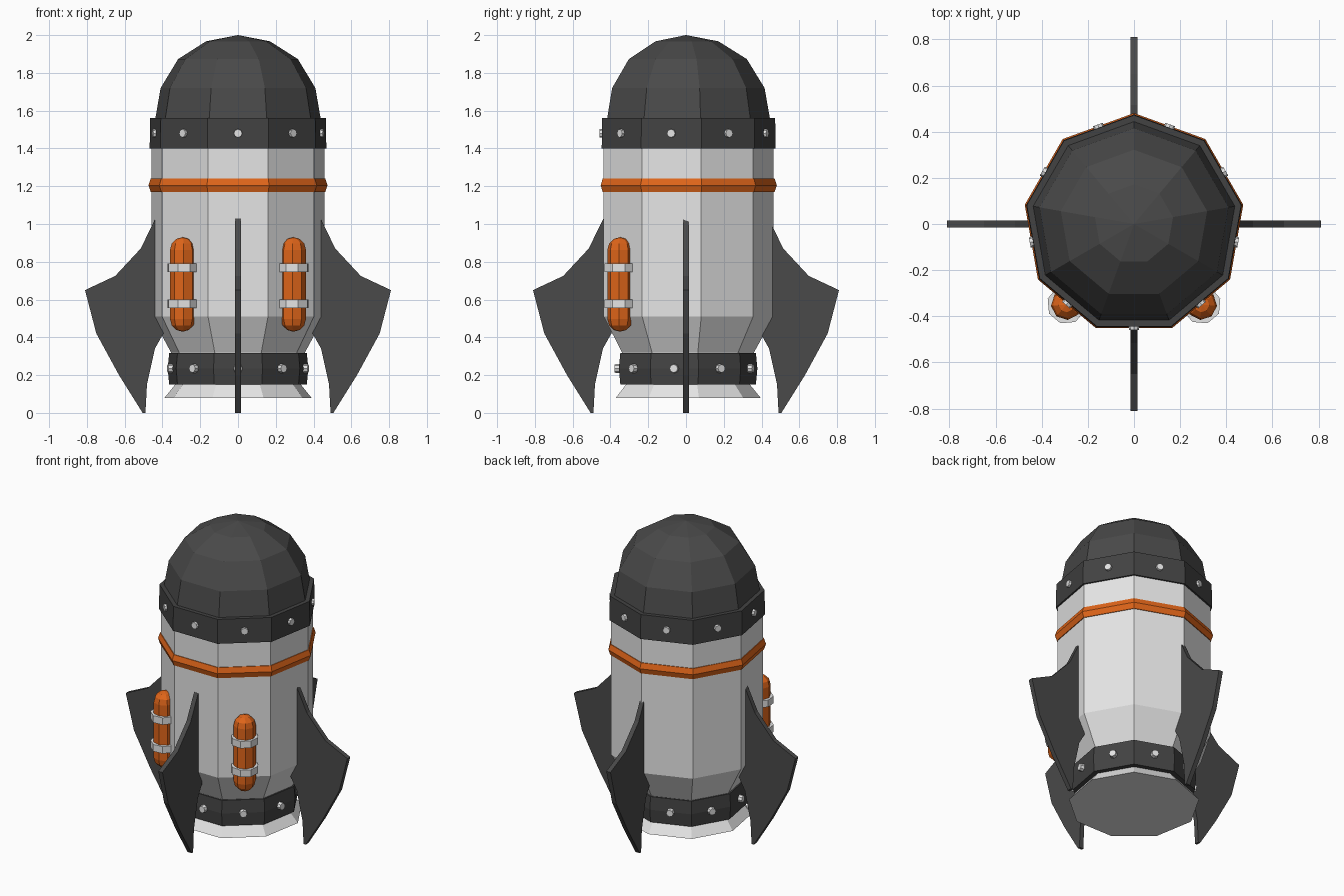
import bpy, bmesh, math
from mathutils import Matrix, Vector

cube = bpy.data.objects.get("Cube")
if cube:
    bpy.data.objects.remove(cube, do_unlink=True)

SIDES = 9
FACET = math.radians(-90)      # a flat facet faces the front
STEP = 2 * math.pi / SIDES


def material(name, r, g, b):
    m = bpy.data.materials.new(name)
    m.use_nodes = True
    m.diffuse_color = (r, g, b, 1)
    m.node_tree.nodes["Principled BSDF"].inputs["Base Color"].default_value = (r, g, b, 1)
    return m


LIGHT = material("light grey", 0.78, 0.78, 0.78)
DARK = material("dark grey", 0.067, 0.067, 0.067)
BAND = material("band grey", 0.055, 0.055, 0.055)
ORANGE = material("orange", 0.74, 0.13, 0.01)


def finish(name, bm, mat):
    bmesh.ops.remove_doubles(bm, verts=bm.verts, dist=1e-5)
    bmesh.ops.recalc_face_normals(bm, faces=bm.faces)
    mesh = bpy.data.meshes.new(name)
    bm.to_mesh(mesh)
    bm.free()
    mesh.materials.append(mat)
    obj = bpy.data.objects.new(name, mesh)
    bpy.context.collection.objects.link(obj)
    return obj


def lathe(name, profile, mat, sides=SIDES, start=math.pi / 2, centre=(0, 0), loop=False):
    """Faceted solid of revolution from (radius, z) points, capped unless it is a closed ring."""
    bm = bmesh.new()
    rings = []
    for r, z in profile:
        rings.append([bm.verts.new((centre[0] + r * math.cos(start + i * 2 * math.pi / sides),
                                    centre[1] + r * math.sin(start + i * 2 * math.pi / sides), z))
                      for i in range(sides)])
    pairs = list(zip(rings, rings[1:]))
    if loop:
        pairs.append((rings[-1], rings[0]))
    else:
        bm.faces.new(rings[0])
        bm.faces.new(rings[-1])
    for a, b in pairs:
        for i in range(sides):
            j = (i + 1) % sides
            bm.faces.new((a[i], a[j], b[j], b[i]))
    return finish(name, bm, mat)


# Hull, with its tapered tail and flared nozzle
lathe("hull", [(0.395, 0.08), (0.338, 0.15), (0.36, 0.32), (0.464, 0.51), (0.464, 1.5)], LIGHT)

# Nose dome
lathe("nose_dome", [(0.444, 1.5), (0.444, 1.56), (0.416, 1.72), (0.322, 1.873),
                    (0.172, 1.967), (0.001, 2.0)], DARK)

# Bands around the hull
lathe("upper_band", [(0.43, 1.4), (0.475, 1.4), (0.472, 1.56), (0.43, 1.56)], BAND, loop=True)
lathe("lower_band", [(0.32, 0.15), (0.37, 0.15), (0.378, 0.235), (0.37, 0.318), (0.32, 0.318)],
      BAND, loop=True)
lathe("orange_ring", [(0.44, 1.17), (0.469, 1.17), (0.481, 1.205), (0.469, 1.24), (0.44, 1.24)],
      ORANGE, loop=True)


# Rivets in the middle of each facet
def rivets(name, reach, z):
    bm = bmesh.new()
    for i in range(SIDES):
        a = FACET + i * STEP
        out = Vector((math.cos(a), math.sin(a), 0))
        place = Matrix.Translation(out * (reach - 0.02) + Vector((0, 0, z)))
        turn = out.to_track_quat('Z', 'Y').to_matrix().to_4x4()
        bmesh.ops.create_cone(bm, cap_ends=True, segments=8, radius1=0.026, radius2=0.022,
                              depth=0.04, matrix=place @ turn)
    finish(name, bm, LIGHT)


rivets("upper_rivets", 0.459, 1.48)
rivets("lower_rivets", 0.378, 0.235)

# Four swept fins
FIN = [(0.40, 1.03), (0.437, 1.03), (0.515, 0.87), (0.65, 0.725), (0.81, 0.65), (0.75, 0.42),
       (0.63, 0.2), (0.505, 0), (0.49, 0), (0.482, 0.15), (0.44, 0.34), (0.395, 0.42)]
for k, side in enumerate(("left", "back", "right", "front")):
    bm = bmesh.new()
    face = bm.faces.new([bm.verts.new((x, -0.015, z)) for x, z in FIN])
    new = bmesh.ops.extrude_face_region(bm, geom=[face])["geom"]
    bmesh.ops.translate(bm, vec=(0, 0.03, 0),
                        verts=[v for v in new if isinstance(v, bmesh.types.BMVert)])
    bmesh.ops.rotate(bm, verts=bm.verts, matrix=Matrix.Rotation(k * math.pi / 2, 3, 'Z'))
    finish(side + "_fin", bm, DARK)

# Strapped tanks on the two front diagonal facets
R = 0.067
low, high = 0.43 + R, 0.93 - R
arc = [math.radians(d) for d in (1, 30, 60)]
tank = [(R * math.sin(a), low - R * math.cos(a)) for a in arc] + [(R, low), (R, high)]
tank += [(R * math.sin(a), high + R * math.cos(a)) for a in reversed(arc)]
for side, sign in (("left", 1), ("right", -1)):
    a = FACET + sign * STEP
    spot = (0.456 * math.cos(a), 0.456 * math.sin(a))
    lathe(side + "_tank", tank, ORANGE, 8, a, spot)
    for part, z in (("lower", 0.578), ("upper", 0.768)):
        lathe(f"{side}_{part}_strap", [(0.05, z - 0.023), (0.085, z - 0.023),
                                       (0.085, z + 0.023), (0.05, z + 0.023)],
              LIGHT, 8, a + math.pi / 8, spot, loop=True)
